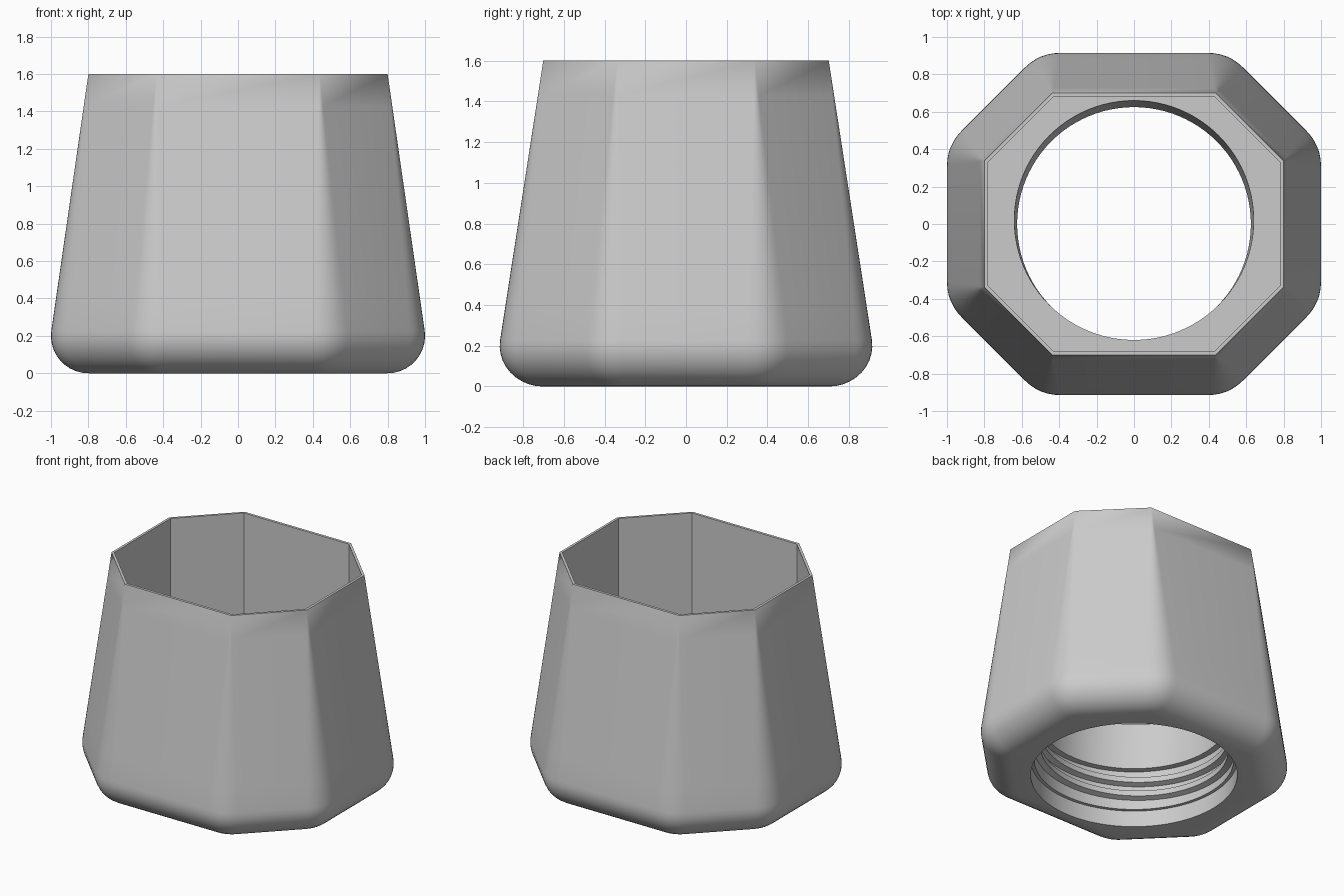
import bpy, bmesh, math
from mathutils import Vector

old = bpy.data.objects.get("Cube")
if old:
    bpy.data.objects.remove(old, do_unlink=True)

grey = bpy.data.materials.new("light_grey")
grey.use_nodes = True
grey.diffuse_color = (0.6, 0.6, 0.6, 1)
grey.node_tree.nodes["Principled BSDF"].inputs["Base Color"].default_value = (0.6, 0.6, 0.6, 1)

HEIGHT, FLOOR, FILLET, CORNER = 1.6, 0.75, 0.2, 0.27
SIDES, STEPS = 96, 6


def octagon(inset, radius, z):
    """Octagon ring inset from the widest outline, corners rounded by radius."""
    hx, hy, diag = 1 - inset, 0.915 - 1.07 * inset, 1.42 - math.sqrt(2) * inset
    a, b = (diag - hy, hy), (hx, diag - hx)
    corners = [Vector((x * sx, y * sy, z)) for sx, sy, pair in
               ((1, 1, (b, a)), (-1, 1, (a, b)), (-1, -1, (b, a)), (1, -1, (a, b)))
               for x, y in pair]
    ring, t = [], radius * math.tan(math.pi / 8)
    for i, c in enumerate(corners):
        p = c + (corners[i - 1] - c).normalized() * t
        q = c + (corners[(i + 1) % 8] - c).normalized() * t
        for k in range(STEPS + 1):
            u = k / STEPS
            ring.append(p * (1 - u) ** 2 + c * 2 * u * (1 - u) + q * u * u)
    return ring


def circle(radius, z, cy=0.0):
    return [Vector((radius * math.cos(math.tau * i / SIDES),
                    cy + radius * math.sin(math.tau * i / SIDES), z)) for i in range(SIDES)]


def loft(bm, rings):
    """Skin successive rings; return the first and last vertex loops."""
    loops = [[bm.verts.new(p) for p in ring] for ring in rings]
    for lo, hi in zip(loops, loops[1:]):
        for i in range(len(lo)):
            j = (i + 1) % len(lo)
            bm.faces.new((lo[i], lo[j], hi[j], hi[i]))
    return loops[0], loops[-1]


def fill_between(bm, *loops):
    edges = []
    for loop in loops:
        for i, v in enumerate(loop):
            w = loop[(i + 1) % len(loop)]
            edges.append(bm.edges.get((v, w)) or bm.edges.new((v, w)))
    bmesh.ops.triangle_fill(bm, edges=edges, use_beauty=True)


def finish(bm, name):
    bmesh.ops.remove_doubles(bm, verts=bm.verts, dist=0.0002)
    bmesh.ops.recalc_face_normals(bm, faces=bm.faces)
    mesh = bpy.data.meshes.new(name)
    bm.to_mesh(mesh)
    bm.free()
    mesh.materials.append(grey)
    ob = bpy.data.objects.new(name, mesh)
    bpy.context.collection.objects.link(ob)
    bpy.ops.object.select_all(action='DESELECT')
    ob.select_set(True)
    bpy.context.view_layer.objects.active = ob
    bpy.ops.object.shade_smooth_by_angle(angle=math.radians(30))


# Outer skin: rounded foot, then tapered walls whose corners sharpen upward
outer = []
for k in range(11):
    ang = math.radians(-90 + 98 * k / 10)
    inset = FILLET * (1 - math.cos(ang))
    outer.append(octagon(inset, CORNER - inset, FILLET * (1 + math.sin(ang))))
start_z = outer[-1][0].z
for k in range(1, 9):
    u = k / 8
    outer.append(octagon(0.002 + 0.198 * u, CORNER * (1 - u), start_z + (HEIGHT - start_z) * u))

bm = bmesh.new()
foot, rim = loft(bm, outer)

# Rim and straight-sided octagonal recess
lip, recess_base = loft(bm, [octagon(0.218, 0, HEIGHT), octagon(0.218, 0, FLOOR)])

# Stepped round bore: counterbore, thread groove, plain bore
mouth, bore_top = loft(bm, [circle(0.693, 0), circle(0.693, 0.12), circle(0.67, 0.12),
                            circle(0.67, 0.41), circle(0.625, 0.41),
                            circle(0.64, FLOOR, 0.02)])

# Weld coincident corner points before closing the flat faces
tagged = {"foot": foot, "rim": rim, "lip": lip, "base": recess_base}
points = {k: [v.co.copy() for v in loop] for k, loop in tagged.items()}
bmesh.ops.remove_doubles(bm, verts=bm.verts, dist=0.0002)


def welded(key):
    loop = []
    for p in points[key]:
        v = min(bm.verts, key=lambda w: (w.co - p).length_squared)
        if v not in loop:
            loop.append(v)
    return loop


foot, rim, lip, recess_base = (welded(k) for k in ("foot", "rim", "lip", "base"))
fill_between(bm, foot, mouth)
fill_between(bm, rim, lip)
fill_between(bm, recess_base, bore_top)
finish(bm, "octagonal_housing")

# Helical thread ridge inside the bore
bm = bmesh.new()
section = ((0.68, -0.035), (0.63, -0.02), (0.63, 0.02), (0.68, 0.035))
turns, pitch = 2.2, 0.105
count = int(turns * SIDES)
sections = []
for i in range(count + 1):
    a = math.tau * i / SIDES
    z = 0.155 + pitch * i / SIDES
    sections.append([(r * math.cos(a), r * math.sin(a), z + dz) for r, dz in section])
first, last = loft(bm, sections)
bm.faces.new(first)
bm.faces.new(last)
finish(bm, "thread_ridge")
